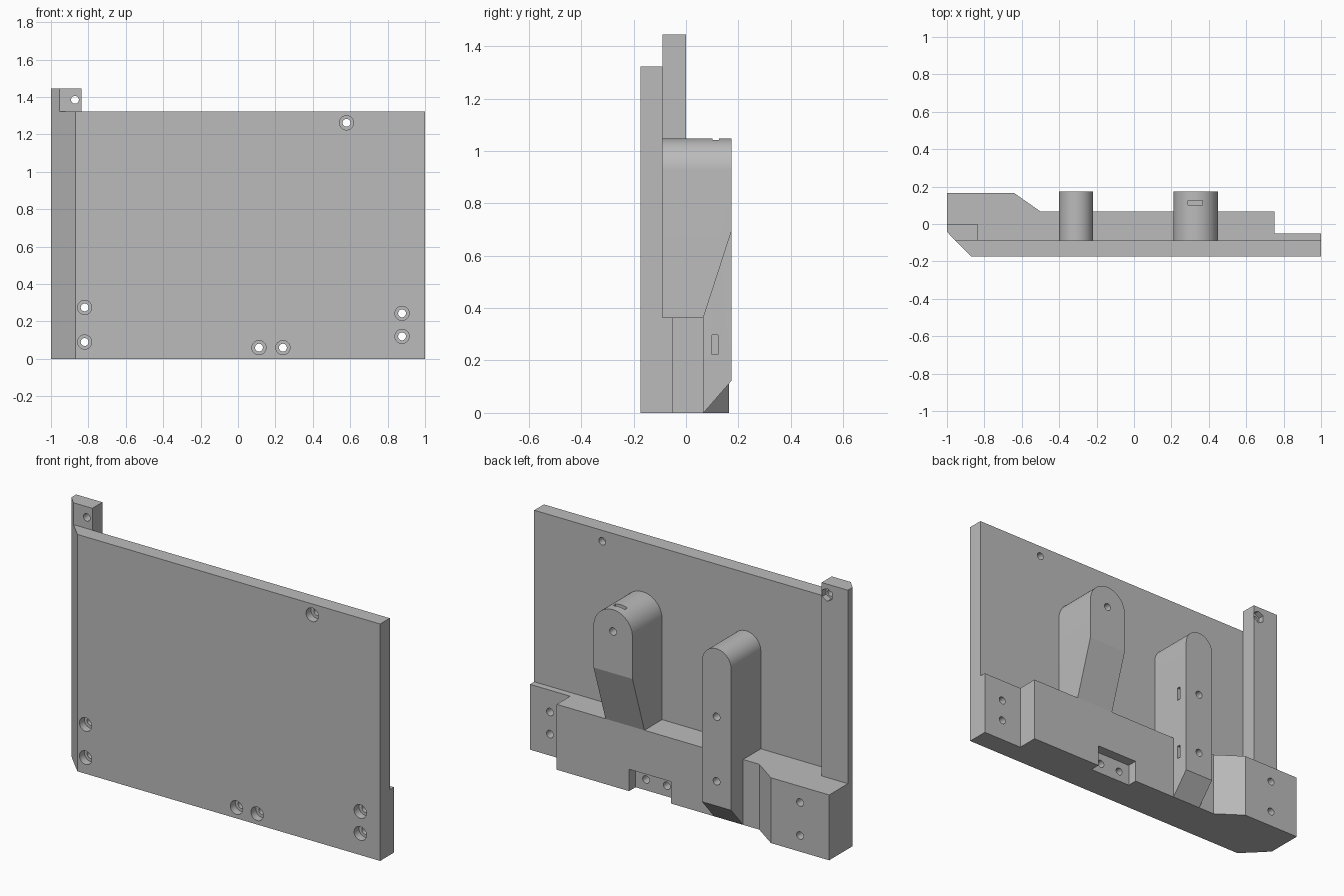
import bpy, bmesh, math
from mathutils import Vector

if "Cube" in bpy.data.objects:
    bpy.data.objects.remove(bpy.data.objects["Cube"])

grey = bpy.data.materials.new("plain grey")
grey.use_nodes = True
COLOUR = (0.5, 0.5, 0.5, 1)
grey.diffuse_color = COLOUR
grey.node_tree.nodes["Principled BSDF"].inputs["Base Color"].default_value = COLOUR

FRONT, SEAM, REAR = -0.174, -0.089, 0.173
BASE_TOP, BASE_BACK = 0.365, 0.067


def prism(name, points, axis, low, high):
    """Extrude a 2D outline along y (points are x, z) or z (points are x, y)."""
    def place(p, t):
        return (p[0], t, p[1]) if axis == "y" else (p[0], p[1], t)
    bm = bmesh.new()
    face = bm.faces.new([bm.verts.new(place(p, low)) for p in points])
    extruded = bmesh.ops.extrude_face_region(bm, geom=[face])["geom"]
    shift = Vector(place((0, 0), high - low))
    bmesh.ops.translate(bm, vec=shift,
                        verts=[v for v in extruded if isinstance(v, bmesh.types.BMVert)])
    bmesh.ops.recalc_face_normals(bm, faces=bm.faces)
    mesh = bpy.data.meshes.new(name)
    bm.to_mesh(mesh)
    bm.free()
    mesh.materials.append(grey)
    obj = bpy.data.objects.new(name, mesh)
    bpy.context.collection.objects.link(obj)
    return obj


def ring(x, z, r, sides=32):
    """Circle or regular polygon with a corner at the top."""
    return [(x + r * math.sin(math.tau * i / sides), z + r * math.cos(math.tau * i / sides))
            for i in range(sides)]


def box(name, x0, x1, y0, y1, z0, z1):
    return prism(name, [(x0, z0), (x1, z0), (x1, z1), (x0, z1)], "y", y0, y1)


def bore(x, z, r, y0, y1, sides=32):
    return prism("cutter", ring(x, z, r, sides), "y", y0, y1)


def cut(obj, cutters):
    """Subtract the cutters, then remove them."""
    for c in cutters:
        c.hide_render = True
        mod = obj.modifiers.new("cut", "BOOLEAN")
        mod.operation, mod.solver, mod.object = "DIFFERENCE", "EXACT", c
    bpy.context.view_layer.update()
    graph = bpy.context.evaluated_depsgraph_get()
    mesh = bpy.data.meshes.new_from_object(obj.evaluated_get(graph))
    obj.modifiers.clear()
    obj.data = mesh
    for c in cutters:
        bpy.data.objects.remove(c)


def arm(name, x, r, bottom, top, slope_low, slope_high):
    """Round-topped upright whose lower rear corner is sliced off."""
    arc = [(x + r * math.cos(math.pi * i / 24), top - r + r * math.sin(math.pi * i / 24))
           for i in range(25)]
    obj = prism(name, [(x - r, bottom), (x + r, bottom)] + arc, "y", SEAM, REAR)
    bm = bmesh.new()
    bm.from_mesh(obj.data)
    normal = Vector((0, slope_high - slope_low, BASE_BACK - REAR))
    bmesh.ops.bisect_plane(bm, geom=bm.verts[:] + bm.edges[:] + bm.faces[:],
                           plane_co=(0, BASE_BACK, slope_low), plane_no=normal,
                           clear_outer=True)
    bmesh.ops.holes_fill(bm, edges=[e for e in bm.edges if e.is_boundary], sides=0)
    bmesh.ops.recalc_face_normals(bm, faces=bm.faces)
    bm.to_mesh(obj.data)
    bm.free()
    return obj


# Main plate with one chamfered edge
plate = prism("plate", [(-0.87, FRONT), (1, FRONT), (1, SEAM), (-0.955, SEAM)], "z", 0, 1.323)

# Stepped base block along the bottom of the rear
base = prism("base_block", [(-0.955, SEAM), (1, SEAM), (1, -0.052), (0.752, -0.052),
                            (0.752, BASE_BACK), (-0.5, BASE_BACK), (-0.64, 0.165),
                            (-1, 0.165), (-1, -0.042)], "z", 0, BASE_TOP)

# Corner post
post = prism("corner_post", [(-0.955, SEAM), (-0.838, SEAM), (-0.838, 0), (-1, 0),
                             (-1, -0.042)], "z", BASE_TOP, 1.445)

# Upright arms
wide_arm = arm("wide_arm", 0.33, 0.12, BASE_TOP, 1.047, BASE_TOP, 0.692)
narrow_arm = arm("narrow_arm", -0.31, 0.09, 0, 1.0, 0, 0.122)

# Counterbored screw holes
base_holes = [(-0.82, 0.275), (-0.82, 0.09), (0.112, 0.06), (0.24, 0.06),
              (0.877, 0.243), (0.877, 0.12)]
plate_cutters = []
for x, z in base_holes + [(0.58, 1.262)]:
    plate_cutters += [bore(x, z, 0.038, -0.3, -0.13), bore(x, z, 0.021, -0.3, 0)]
cut(plate, plate_cutters)

# Base holes and the notch behind the middle pair
cut(base, [box("cutter", 0.045, 0.305, 0.01, 0.2, -0.1, 0.122)]
    + [bore(x, z, 0.021, -0.2, 0.3) for x, z in base_holes])

# Post hole with a hexagonal nut pocket
cut(post, [bore(-0.872, 1.385, 0.021, -0.3, 0.2),
           bore(-0.872, 1.385, 0.036, -0.035, 0.1, 6)])

# Blind holes and nut slots in the arms
cut(wide_arm, [bore(0.33, 0.925, 0.021, 0.072, 0.3),
               box("cutter", 0.29, 0.365, 0.102, 0.126, 0.89, 1.2)])
narrow_cutters = []
for z in (0.26, 0.62):
    narrow_cutters += [bore(-0.31, z, 0.021, 0.072, 0.3),
                       box("cutter", -0.345, -0.1, 0.1, 0.123, z - 0.038, z + 0.038)]
cut(narrow_arm, narrow_cutters)

# Smooth the round surfaces, keep the edges sharp
bpy.ops.object.select_all(action="DESELECT")
for obj in (plate, base, post, wide_arm, narrow_arm):
    obj.select_set(True)
bpy.context.view_layer.objects.active = plate
bpy.ops.object.shade_smooth_by_angle(angle=math.radians(15))
